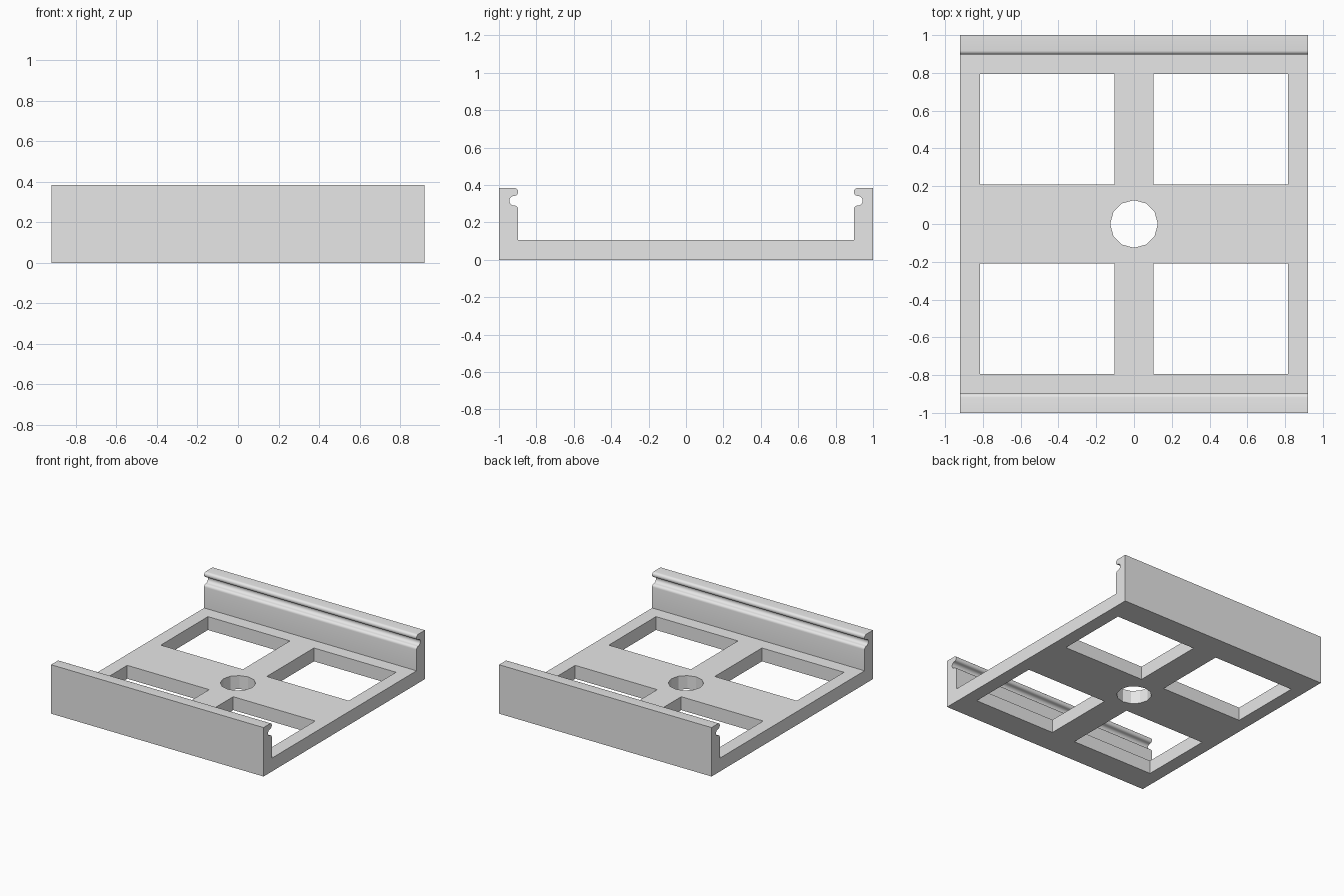
import bpy
import bmesh
from math import cos, sin, pi, radians
from mathutils import Matrix

cube = bpy.data.objects.get("Cube")
if cube:
    bpy.data.objects.remove(cube, do_unlink=True)

HALF_X, HALF_Y = 0.922, 1.0
HEIGHT, FLOOR = 0.384, 0.105
WALL_IN = 0.897            # inner face of the side walls
LIP_R, GROOVE_R = 0.021, 0.026
STEPS = 5                  # segments per quarter turn

grey = bpy.data.materials.new("plain grey")
grey.use_nodes = True
grey.diffuse_color = (0.8, 0.8, 0.8, 1)
grey.node_tree.nodes["Principled BSDF"].inputs["Base Color"].default_value = (0.8, 0.8, 0.8, 1)


def make_object(name, bm):
    bmesh.ops.recalc_face_normals(bm, faces=bm.faces)
    mesh = bpy.data.meshes.new(name)
    bm.to_mesh(mesh)
    bm.free()
    mesh.materials.append(grey)
    obj = bpy.data.objects.new(name, mesh)
    bpy.context.collection.objects.link(obj)
    return obj


def arc(cy, cz, r, start, end):
    n = round(abs(end - start) / 90 * STEPS)
    angles = [radians(start + (end - start) * i / n) for i in range(n + 1)]
    return [(cy + r * cos(a), cz + r * sin(a)) for a in angles]


# Half profile on +y: outer wall, rounded lip, snap groove, rounded shoulder
round_y = WALL_IN + LIP_R
lip_z = HEIGHT - LIP_R
groove_z = lip_z - LIP_R - GROOVE_R
shoulder_z = groove_z - GROOVE_R - LIP_R
half = [(HALF_Y, 0), (HALF_Y, HEIGHT)]
half += arc(round_y, lip_z, LIP_R, 90, 270)
half += arc(round_y, groove_z, GROOVE_R, 90, -90)[1:]
half += arc(round_y, shoulder_z, LIP_R, 90, 180)[1:]
half += [(WALL_IN, FLOOR)]
profile = half + [(-y, z) for y, z in reversed(half)]

# Tray: profile extruded along x
bm = bmesh.new()
face = bm.faces.new([bm.verts.new((-HALF_X, y, z)) for y, z in profile])
out = bmesh.ops.extrude_face_region(bm, geom=[face])
moved = [v for v in out["geom"] if isinstance(v, bmesh.types.BMVert)]
bmesh.ops.translate(bm, verts=moved, vec=(2 * HALF_X, 0, 0))
tray = make_object("clip_tray", bm)

# Cutter: four rectangular windows and the centre hole
bm = bmesh.new()
x0, x1, y0, y1 = 0.104, 0.816, 0.208, 0.793
for sx in (-1, 1):
    for sy in (-1, 1):
        place = Matrix.Translation((sx * (x0 + x1) / 2, sy * (y0 + y1) / 2, FLOOR / 2))
        size = Matrix.Diagonal((x1 - x0, y1 - y0, FLOOR * 2, 1))
        bmesh.ops.create_cube(bm, size=1, matrix=place @ size)
bmesh.ops.create_cone(bm, cap_ends=True, segments=12, radius1=0.126, radius2=0.126,
                      depth=FLOOR * 2, matrix=Matrix.Translation((0, 0, FLOOR / 2)))
cutter = make_object("floor_cutter", bm)
cutter.hide_render = True

cut = tray.modifiers.new("openings", "BOOLEAN")
cut.operation = "DIFFERENCE"
cut.solver = "EXACT"
cut.object = cutter

bpy.ops.object.select_all(action="DESELECT")
tray.select_set(True)
bpy.context.view_layer.objects.active = tray
bpy.ops.object.modifier_apply(modifier=cut.name)
bpy.data.objects.remove(cutter, do_unlink=True)

# Smooth the lips and grooves, keep everything else crisp
bpy.ops.object.shade_smooth_by_angle(angle=radians(25))
